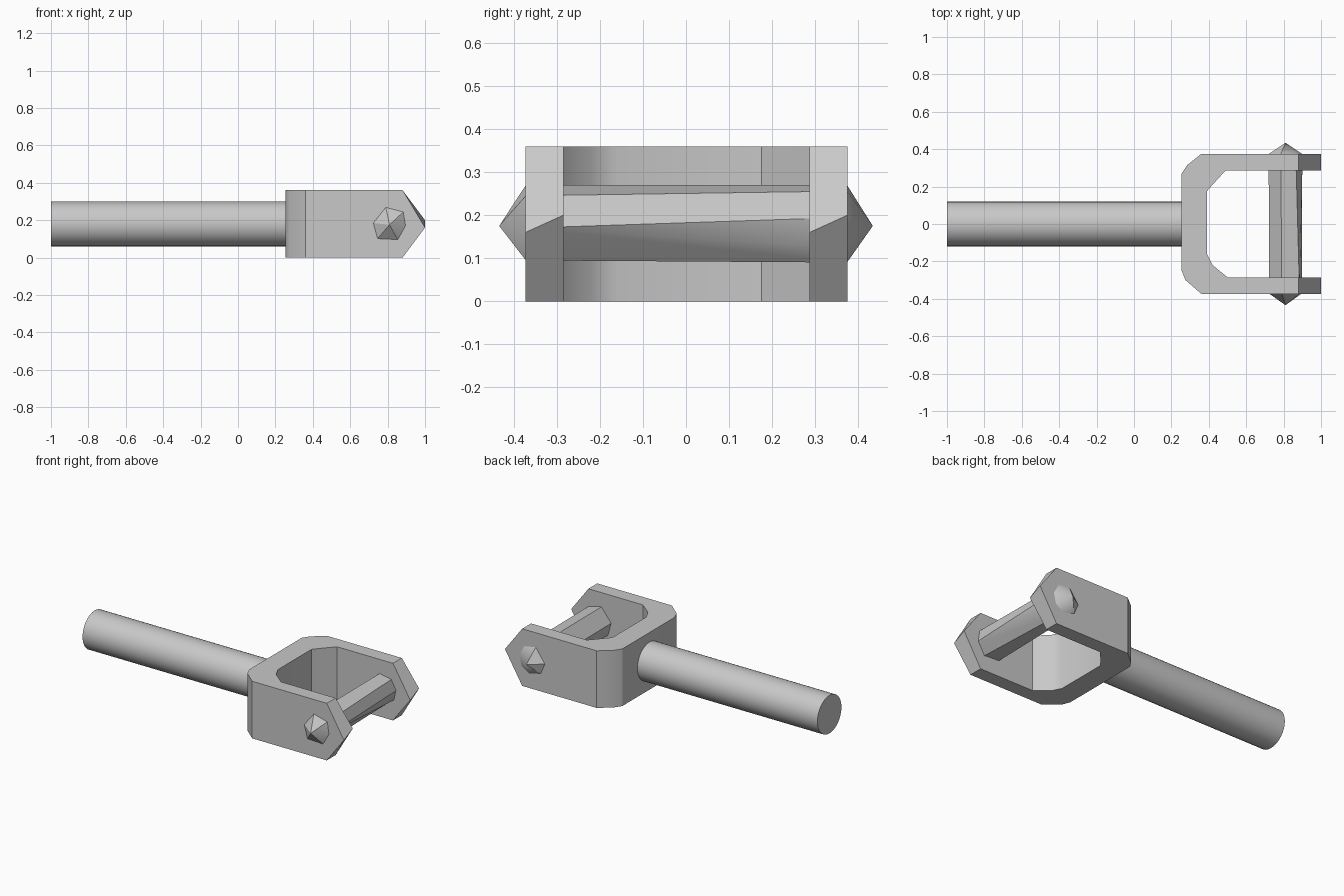
import bpy, bmesh, math

cube = bpy.data.objects.get("Cube")
if cube:
    bpy.data.objects.remove(cube, do_unlink=True)

steel = bpy.data.materials.new("grey steel")
steel.use_nodes = True
GREY = (0.58, 0.58, 0.58, 1)
steel.diffuse_color = GREY
steel.node_tree.nodes["Principled BSDF"].inputs["Base Color"].default_value = GREY

MID = 0.18      # height of the centre line
HEIGHT = 0.36   # height of the fork


def finish(bm, name):
    """Turn a bmesh into a grey object, smooth except at its sharp edges."""
    bmesh.ops.remove_doubles(bm, verts=bm.verts, dist=0.001)
    bmesh.ops.recalc_face_normals(bm, faces=bm.faces)
    mesh = bpy.data.meshes.new(name)
    bm.to_mesh(mesh)
    bm.free()
    mesh.materials.append(steel)
    obj = bpy.data.objects.new(name, mesh)
    bpy.context.collection.objects.link(obj)
    bpy.ops.object.select_all(action="DESELECT")
    obj.select_set(True)
    bpy.context.view_layer.objects.active = obj
    bpy.ops.object.shade_smooth_by_angle(angle=math.radians(30))
    return obj


def bridge(bm, a, b):
    """Join two loops of equal length with quads."""
    for i in range(len(a)):
        j = (i + 1) % len(a)
        bm.faces.new((a[i], a[j], b[j], b[i]))


# Shaft: round rod running into the back of the fork
bm = bmesh.new()
bmesh.ops.create_cone(bm, cap_ends=True, segments=32, radius1=0.12, radius2=0.12, depth=1.3)
shaft = finish(bm, "shaft")
shaft.rotation_euler = (0, math.pi / 2, 0)
shaft.location = (-0.35, 0, MID)

# Fork: U-shaped strap, swept as a rectangular section along two outlines
outer = [(0.88, -0.373), (0.36, -0.373), (0.275, -0.3), (0.255, -0.25),
         (0.255, 0.27), (0.285, 0.315), (0.36, 0.375), (0.88, 0.375)]
inner = [(0.88, -0.285), (0.5, -0.285), (0.42, -0.22), (0.39, -0.16),
         (0.39, 0.175), (0.42, 0.21), (0.49, 0.287), (0.88, 0.287)]
bm = bmesh.new()
sections = []
for o, i in zip(outer, inner):
    sections.append([bm.verts.new((*p, z)) for p, z in
                     ((o, 0), (o, HEIGHT), (i, HEIGHT), (i, 0))])
for a, b in zip(sections, sections[1:]):
    bridge(bm, a, b)

# Pointed arm ends, each with a slightly slanted ridge
for section, outer_z, inner_z in ((sections[0], 0.16, 0.2), (sections[-1], 0.2, 0.16)):
    ob, ot, it, ib = section
    ro = bm.verts.new((1, ob.co.y, outer_z))
    ri = bm.verts.new((1, ib.co.y, inner_z))
    for face in ((ot, it, ri, ro), (ro, ri, ib, ob), (ob, ot, ro), (ib, it, ri)):
        bm.faces.new(face)
finish(bm, "fork")

# Cross pin: rough faceted bar through both arms with pointed ends
front = [(0.79, 0.27), (0.885, 0.245), (0.897, 0.17), (0.897, 0.17),
         (0.855, 0.095), (0.745, 0.1), (0.722, 0.185)]
back = [(0.785, 0.27), (0.865, 0.256), (0.9, 0.195), (0.885, 0.125),
        (0.83, 0.09), (0.75, 0.11), (0.72, 0.18)]
bm = bmesh.new()
rings = [[bm.verts.new((x, y, z)) for x, z in ring]
         for ring, y in ((front, -0.372), (back, 0.374))]
bridge(bm, *rings)
for ring, y in zip(rings, (-0.434, 0.434)):
    tip = bm.verts.new((0.81, y, 0.175))
    for k in range(len(ring)):
        bm.faces.new((ring[k], ring[(k + 1) % len(ring)], tip))
finish(bm, "cross_pin")
